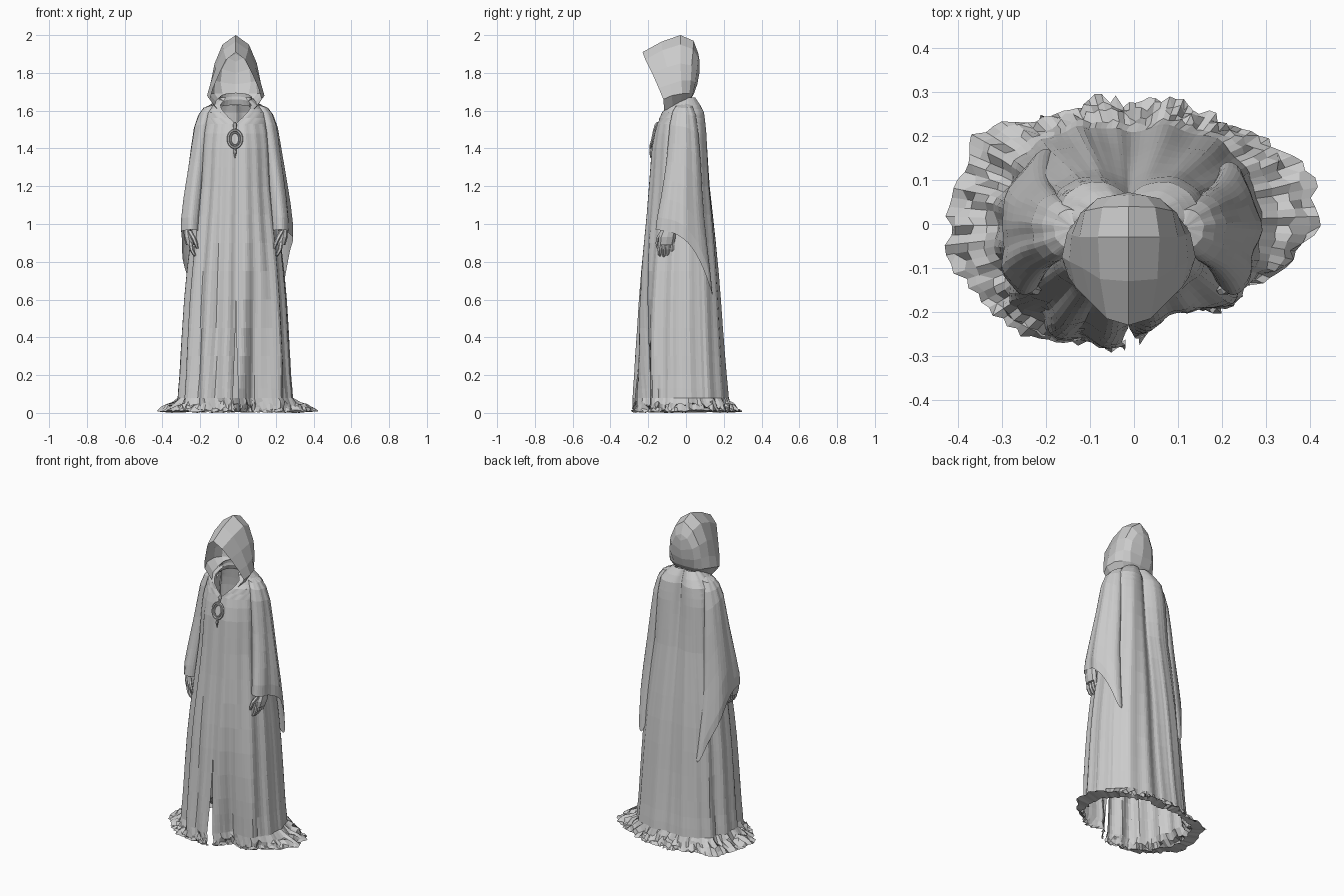
import bpy, bmesh, math, random

if "Cube" in bpy.data.objects:
    bpy.data.objects.remove(bpy.data.objects["Cube"])

random.seed(4)
CX = -0.012  # the figure's middle line


def material(name, c):
    m = bpy.data.materials.new(name)
    m.diffuse_color = (c, c, c, 1)
    m.use_nodes = True
    m.node_tree.nodes["Principled BSDF"].inputs["Base Color"].default_value = m.diffuse_color
    return m


GREY = material("cloth grey", 0.6)


def finish(bm, name):
    bmesh.ops.recalc_face_normals(bm, faces=bm.faces)
    me = bpy.data.meshes.new(name)
    bm.to_mesh(me)
    bm.free()
    me.materials.append(GREY)
    ob = bpy.data.objects.new(name, me)
    bpy.context.collection.objects.link(ob)
    return ob


def loft(bm, rows, closed=False, caps=False):
    vs = [[bm.verts.new(p) for p in r] for r in rows]
    n = len(rows[0])
    for a, b in zip(vs, vs[1:]):
        for i in range(n if closed else n - 1):
            j = (i + 1) % n
            bm.faces.new((a[i], a[j], b[j], b[i]))
    if caps:
        bm.faces.new(vs[0])
        bm.faces.new(vs[-1][::-1])


def tube(bm, pts, radii, sides=6, flat=1.0):
    # roughly vertical tube, flattened in x
    rows = []
    for p, r in zip(pts, radii):
        rows.append([(p[0] + r * flat * math.cos(k * math.tau / sides),
                      p[1] + r * math.sin(k * math.tau / sides), p[2])
                     for k in range(sides)])
    loft(bm, rows, True, True)


def interp(table, z):
    for a, b in zip(table, table[1:]):
        if a[0] >= z >= b[0]:
            t = (a[0] - z) / (a[0] - b[0])
            return [p + (q - p) * t for p, q in zip(a, b)]
    return table[-1]


def pleat(th):
    # irregular sharp folds, calmer at the back centre
    a = abs(math.sin(6.5 * th + 0.9 * math.sin(3 * th)))
    b = math.sin(17 * th + 1.3 * math.sin(2 * th + 1))
    calm = .5 if abs(th - 1.4) < .6 else .9
    return calm * (0.9 * (a - 0.65) + 0.5 * (b - .1))


# ---- robe body: z, half width, front depth, back depth
BODY = [(1.67, .085, .06, .03), (1.63, .13, .10, .05), (1.59, .165, .127, .065),
        (1.5, .185, .158, .072), (1.4, .19, .178, .082), (1.2, .20, .192, .102),
        (1.0, .225, .206, .127), (.8, .25, .226, .15), (.6, .268, .241, .166),
        (.4, .28, .252, .181), (.2, .29, .265, .20), (.09, .30, .272, .212)]
# hem outline radius every 15 degrees from +x
HEM = [.42, .42, .37, .32, .30, .29, .27, .30, .29, .33, .41, .40,
       .42, .42, .37, .36, .30, .28, .29, .21, .20, .28, .29, .37]


def hem(th):
    f = (th / math.tau * 24) % 24
    i = int(f)
    return HEM[i] + (HEM[(i + 1) % 24] - HEM[i]) * (f - i)


def robe_point(u, z):
    gap = 0.0
    if z > 1.53:
        gap = 0.75 * min(1, (z - 1.53) / .1)      # neck opening
    elif z < .5:
        gap = 0.07 * (.5 - z) / .5                # front slit
    th = -math.pi / 2 + gap + u * (math.tau - 2 * gap)
    _, rx, yf, yb = interp(BODY, z)
    c, s = math.cos(th), math.sin(th)
    x = rx * math.copysign(abs(c) ** .85, c)
    y = (yb if s > 0 else yf) * math.copysign(abs(s) ** .85, s)
    r = math.hypot(x, y)
    w = max(0, min(1, (1.0 - z) / .9))
    r = min(r, r + (hem(th) - r) * w)
    amp = .003 + .016 * max(0, min(1, (1.6 - z) / 1.3))
    r += amp * pleat(th + .02 * math.sin(3 * z))
    return th, r


N = 120
levels = [1.67, 1.65, 1.63, 1.61, 1.59, 1.56, 1.53, 1.48, 1.4, 1.3, 1.2, 1.05, .9,
          .75, .6, .45, .3, .2, .13, .08]
rows = []
for z in levels:
    row = []
    for k in range(N):
        th, r = robe_point(k / (N - 1), z)
        row.append((CX + r * math.cos(th), r * math.sin(th), z))
    rows.append(row)
# crumpled hem spreading on the floor, folded under at the end
for f, z, dz, dr in [(.25, .05, .018, .005), (.55, .032, .02, .011),
                     (.8, .02, .014, .012), (1.0, .010, .006, .013), (.3, .003, .003, .013)]:
    row = []
    for k in range(N):
        th, r0 = robe_point(k / (N - 1), .09)
        r = r0 + (max(hem(th), r0 * .95) - r0) * f + random.uniform(-dr, dr)
        row.append((CX * .3 + r * math.cos(th), r * math.sin(th),
                    max(0, z + random.uniform(-dz, dz))))
    rows.append(row)
bm = bmesh.new()
loft(bm, rows)
finish(bm, "robe")

# ---- hood: arches from the opening to the back, each from ridge to neck
ARCHES = [
    [(0, -.23, 1.91), (.05, -.215, 1.87), (.085, -.18, 1.80), (.12, -.145, 1.72), (.137, -.12, 1.66), (.09, -.115, 1.60)],
    [(0, -.13, 1.965), (.065, -.125, 1.92), (.105, -.10, 1.83), (.135, -.085, 1.74), (.152, -.075, 1.68), (.11, -.07, 1.62)],
    [(0, -.03, 2.0), (.07, -.03, 1.95), (.112, -.03, 1.85), (.13, -.025, 1.76), (.14, -.02, 1.69), (.10, -.03, 1.64)],
    [(0, .04, 1.97), (.06, .038, 1.925), (.10, .03, 1.84), (.11, .025, 1.76), (.112, .018, 1.69), (.085, 0, 1.65)],
    [(0, .066, 1.90), (.04, .064, 1.88), (.072, .058, 1.82), (.08, .05, 1.75), (.07, .037, 1.69), (.05, .018, 1.66)],
    [(0, .066, 1.90), (0, .072, 1.86), (0, .071, 1.80), (0, .06, 1.74), (0, .042, 1.69), (0, .025, 1.66)],
]
bm = bmesh.new()
for s in (1, -1):
    loft(bm, [[(CX + s * x, y, z) for x, y, z in a] for a in ARCHES])
bmesh.ops.remove_doubles(bm, verts=bm.verts, dist=.0005)
bmesh.ops.dissolve_degenerate(bm, edges=bm.edges, dist=.0005)
finish(bm, "hood")

# ---- collar band under the hood
bm = bmesh.new()
loft(bm, [[(CX + r * math.cos(t), -.035 + r * .65 * math.sin(t), z + .025 * math.sin(t))
           for t in [math.radians(-35 + 250 * k / 20) for k in range(21)]]
          for r, z in [(.085, 1.67), (.09, 1.65), (.088, 1.635), (.105, 1.605)]])
finish(bm, "collar")

# ---- sleeves: fraction down, centre x, centre y, half width, half depth
SLEEVE = [(-.012, .125, -.01, .008, .008), (0, .135, -.01, .035, .043), (.05, .155, -.01, .041, .062),
          (.15, .172, -.01, .048, .076), (.3, .186, -.009, .05, .086), (.45, .20, -.01, .052, .094),
          (.6, .213, -.012, .055, .106), (.75, .225, -.013, .058, .121), (.9, .235, -.015, .059, .138),
          (1, .237, -.015, .057, .146)]


def sleeve(side, name, tip_back, tip_in, tip_down):
    M = 40
    rows = []
    for f, cx, cy, rx, ry in SLEEVE:
        row = []
        for k in range(M):
            t = k * math.tau / M
            d = (1 + math.sin(t)) / 2             # 0 front, 1 back
            end = .97 - .04 * d - (.30 + tip_down) * d ** 3.5   # cuff trails to a point behind
            fold = 1 + .17 * f * math.sin(5 * t + side) * abs(math.cos(t)) \
                + .05 * math.sin(9 * t + 2 * f)
            pull = max(0, f) ** 2 * d ** 4
            x = cx + rx * fold * math.cos(t) - tip_in * pull
            y = cy + ry * math.sin(t) + tip_back * pull
            z = 1.625 + f * (end - 1.625) - .3 * rx * math.cos(t) * max(0, 1 - 4 * f)
            row.append((CX + side * x, y, z))
        rows.append(row)
    bm = bmesh.new()
    loft(bm, rows, True)
    finish(bm, name)


# ---- hands: palm, four fingers and a thumb
def hand(side, name):
    bm = bmesh.new()

    def P(x, y, z):
        return (CX + side * (x + .008), y - .008, z)
    tube(bm, [P(.25, -.065, 1.06), P(.25, -.08, .98), P(.242, -.092, .93), P(.232, -.097, .89)],
         [.028, .033, .045, .042], 8, .55)
    for i in range(4):
        y = -.129 + i * .022
        e = .818 + .008 * abs(i - 1.4)
        tube(bm, [P(.232, y, .905), P(.226, y - .003, .865), P(.212, y - .003, .838), P(.20, y, e)],
             [.012, .0115, .010, .006], 6)
    tube(bm, [P(.237, -.115, .965), P(.215, -.14, .925), P(.203, -.143, .895), P(.195, -.14, .87)],
         [.013, .013, .011, .006], 6)
    finish(bm, name)


sleeve(1, "left_sleeve", .01, .01, .01)
sleeve(-1, "right_sleeve", .04, .05, .08)
hand(1, "left_hand")
hand(-1, "right_hand")


# ---- brooch: oval rings leaning back with the chest, clasp and pendant
def ring(bm, rx, rz, w, y, z, n=24, m=6):
    rows = []
    for i in range(n + 1):
        a = i * math.tau / n
        up = math.sin(a)
        rows.append([(CX - .004 + (rx + w * math.cos(b)) * math.cos(a),
                      y + w * math.sin(b) + .01 * up,
                      z + (rz + w * math.cos(b)) * up)
                     for b in [k * math.tau / m for k in range(m)]])
    loft(bm, rows, True)
    bmesh.ops.remove_doubles(bm, verts=bm.verts, dist=.00005)


bm = bmesh.new()
ring(bm, .036, .046, .007, -.178, 1.45)
ring(bm, .024, .034, .005, -.178, 1.45)
bx = CX - .004
tube(bm, [(bx, -.15, 1.54), (bx, -.158, 1.525), (bx, -.168, 1.495)], [.005, .011, .006])
tube(bm, [(bx, -.186, 1.405), (bx, -.187, 1.38), (bx, -.187, 1.35)], [.006, .009, .002])
finish(bm, "brooch")
